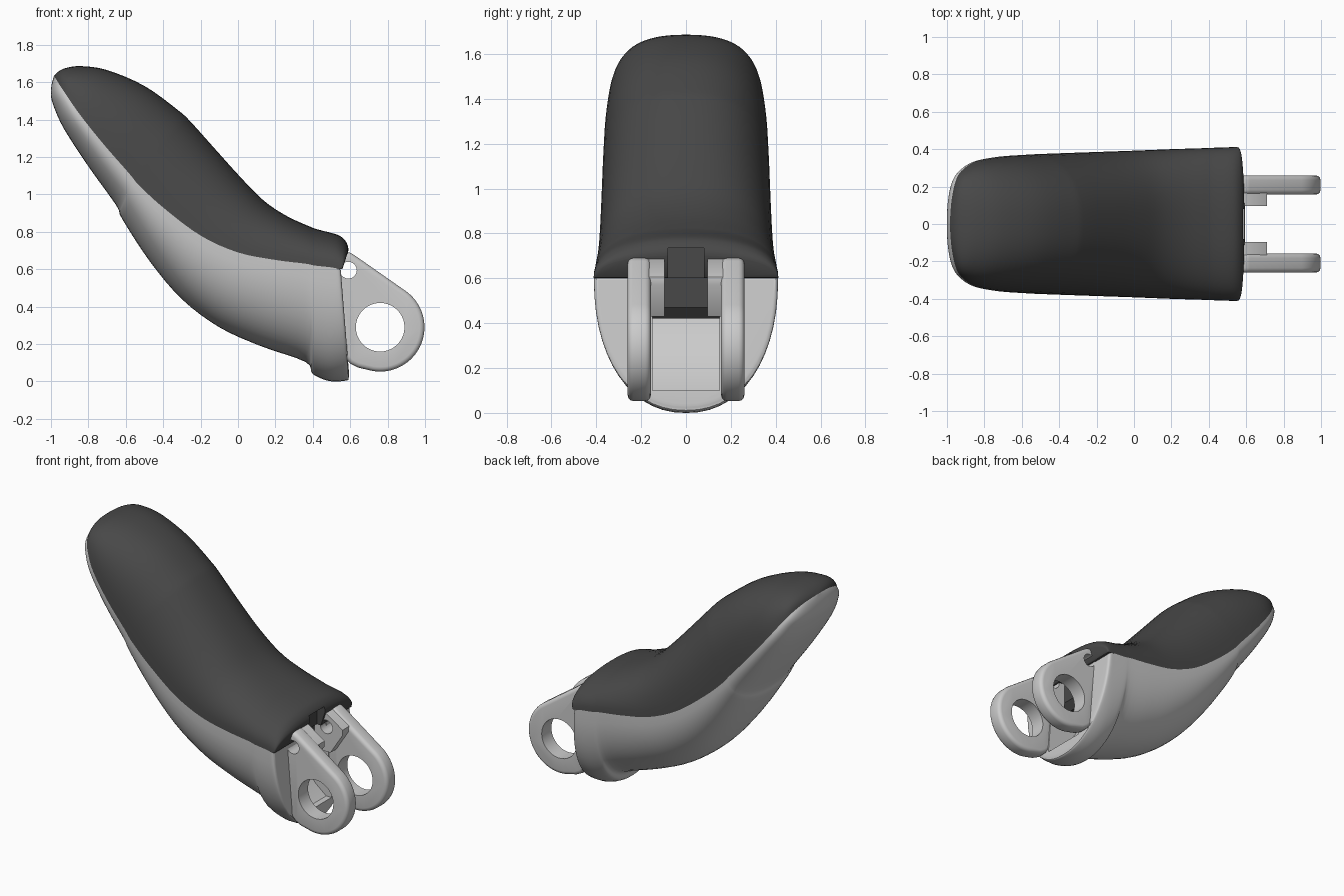
import bpy, bmesh, math
from mathutils import Vector

if "Cube" in bpy.data.objects:
    bpy.data.objects.remove(bpy.data.objects["Cube"])

DARK = bpy.data.materials.new("dark_rubber")
DARK.diffuse_color = (0.065, 0.065, 0.065, 1)
DARK.use_nodes = True
DARK.node_tree.nodes["Principled BSDF"].inputs["Base Color"].default_value = DARK.diffuse_color


def make_object(name, bm, material=None):
    bmesh.ops.remove_doubles(bm, verts=bm.verts, dist=1e-5)
    bmesh.ops.recalc_face_normals(bm, faces=bm.faces)
    mesh = bpy.data.meshes.new(name)
    bm.to_mesh(mesh)
    bm.free()
    obj = bpy.data.objects.new(name, mesh)
    bpy.context.collection.objects.link(obj)
    if material:
        mesh.materials.append(material)
    return obj


def select(obj):
    bpy.ops.object.select_all(action='DESELECT')
    obj.select_set(True)
    bpy.context.view_layer.objects.active = obj


def cut(obj, cutter):
    cutter.hide_render = True
    mod = obj.modifiers.new("cut", 'BOOLEAN')
    mod.operation, mod.solver, mod.object = 'DIFFERENCE', 'EXACT', cutter
    select(obj)
    bpy.ops.object.modifier_apply(modifier=mod.name)


def bevel(obj, width):
    mod = obj.modifiers.new("bevel", 'BEVEL')
    mod.width, mod.segments = width, 3
    mod.limit_method, mod.angle_limit = 'ANGLE', math.radians(40)
    select(obj)
    bpy.ops.object.modifier_apply(modifier=mod.name)


def smooth(obj, angle=35):
    select(obj)
    bpy.ops.object.shade_smooth_by_angle(angle=math.radians(angle))


def prism(name, profile, y0, y1, material=None):
    """Side profile (x, z) extruded from y0 to y1."""
    bm = bmesh.new()
    a = [bm.verts.new((x, y0, z)) for x, z in profile]
    b = [bm.verts.new((x, y1, z)) for x, z in profile]
    bm.faces.new(a)
    bm.faces.new(b[::-1])
    for i in range(len(a)):
        j = (i + 1) % len(a)
        bm.faces.new((a[i], a[j], b[j], b[i]))
    return make_object(name, bm, material)


def circle(cx, cz, r, n=40, start=0, end=360):
    steps = n if end - start == 360 else n + 1
    angles = [math.radians(start + (end - start) * i / n) for i in range(steps)]
    return [(cx + r * math.cos(t), cz + r * math.sin(t)) for t in angles]


def spline(rows, sub=4):
    """Catmull-Rom through rows of (seam x, seam z, crest x, crest z, half width)."""
    out = []
    for i in range(len(rows) - 1):
        p0, p1, p2, p3 = (rows[min(max(i + k, 0), len(rows) - 1)] for k in (-1, 0, 1, 2))
        for s in range(sub):
            t = s / sub
            out.append([0.5 * (2 * b + (c - a) * t + (2 * a - 5 * b + 4 * c - d) * t * t
                               + (3 * b - a - 3 * c + d) * t ** 3)
                        for a, b, c, d in zip(p0, p1, p2, p3)])
    return out + [rows[-1]]


def loft_half(name, rows, power, material=None, n=28):
    """Half-oval sections hung on the seam line and reaching to the crest line."""
    bm = bmesh.new()
    rings = []
    for sx, sz, cx, cz, w in spline(rows):
        ring = []
        for i in range(n + 1):
            t = math.pi * i / n
            c, s = math.cos(t), max(math.sin(t), 0) if 0 < i < n else 0
            y = math.copysign(abs(c) ** (2 / power), c) * w
            h = s ** (2 / power)
            ring.append(bm.verts.new((sx + (cx - sx) * h, y, sz + (cz - sz) * h)))
        rings.append(ring)
    for a, b in zip(rings, rings[1:]):
        for i in range(n + 1):
            j = (i + 1) % (n + 1)
            bm.faces.new((a[i], a[j], b[j], b[i]))
    bm.faces.new(rings[-1])
    return make_object(name, bm, material)


# seam x, z | pad crest x, z | shell keel x, z | half width
stations = [
    (-.985, 1.632, -.985, 1.632, -.985, 1.632, 0),
    (-.975, 1.62, -.96, 1.657, -.997, 1.585, .13),
    (-.95, 1.58, -.92, 1.676, -1.0, 1.53, .24),
    (-.91, 1.52, -.84, 1.686, -.985, 1.47, .295),
    (-.84, 1.42, -.70, 1.665, -.93, 1.35, .337),
    (-.72, 1.27, -.50, 1.58, -.80, 1.15, .36),
    (-.58, 1.11, -.32, 1.45, -.65, .94, .37),
    (-.53, 1.05, -.25, 1.385, -.62, .87, .373),
    (-.40, .93, -.12, 1.24, -.47, .64, .378),
    (-.20, .78, .02, 1.085, -.30, .44, .385),
    (.0, .69, .14, .965, -.10, .29, .392),
    (.20, .65, .26, .885, .12, .19, .40),
    (.36, .63, .38, .83, .36, .105, .405),
    (.41, .62, .43, .812, .40, .04, .407),
    (.50, .61, .53, .785, .49, .002, .41),
]
pad_end = [(.54, .602, .57, .757, .412), (.555, .602, .588, .725, .41), (.56, .605, .59, .70, .40)]
shell_end = [(.535, .602, .58, .005, .41), (.548, .597, .592, .02, .40), (.55, .59, .594, .04, .385)]

# Soft upper pad and hard lower shell
pad = loft_half("finger_pad", [(r[0], r[1], r[2], r[3], r[6]) for r in stations] + pad_end, 2.35, DARK)
shell = loft_half("lower_shell", [(r[0], r[1], r[4], r[5], r[6]) for r in stations] + shell_end, 2.2)

# Notch under the pad lip and stepped slot in the shell
cutters = [prism("pad_notch_cutter", [(.53, .5), (.7, .5), (.7, .735), (.53, .735)], -.08, .08),
           prism("slot_cutter", [(.8, .10), (.8, .75), (.30, .75), (.30, .42), (.40, .255),
                                 (.47, .165), (.55, .10)], -.15, .15)]
cut(pad, cutters[0])
cut(shell, cutters[1])
smooth(pad)
smooth(shell)

# Pad tongue filling the top of the slot
tongue = prism("pad_tongue", [(.29, .42), (.46, .42), (.50, .47), (.50, .66), (.29, .66)], -.149, .149, DARK)
smooth(tongue)

# Hinge lugs with pivot hole, pin hole and inner thickening block
pivot = prism("pivot_cutter", circle(.76, .29, .13), -1, 1)
pin = prism("pin_cutter", circle(.59, .595, .045, 24), -1, 1)
cutters += [pivot, pin]
lug_profile = ([(.50, .20), (.50, .69), (.595, .69), (.62, .677)]
               + circle(.76, .29, .237, 36, -100, 55)[::-1] + [(.64, .075), (.60, .095)])
block_profile = [(.50, .43), (.50, .685), (.59, .685), (.71, .605), (.71, .57), (.62, .43)]
for side, label in ((-1, "front"), (1, "back")):
    y0, y1 = sorted((side * .157, side * .26))
    lug = prism(label + "_hinge_lug", lug_profile, y0, y1)
    bevel(lug, .025)
    cut(lug, pivot)
    cut(lug, pin)
    smooth(lug)
    y0, y1 = sorted((side * .095, side * .185))
    block = prism(label + "_lug_block", block_profile, y0, y1)
    cut(block, pivot)
    cut(block, pin)
    smooth(block)

for c in cutters:
    bpy.data.objects.remove(c)
